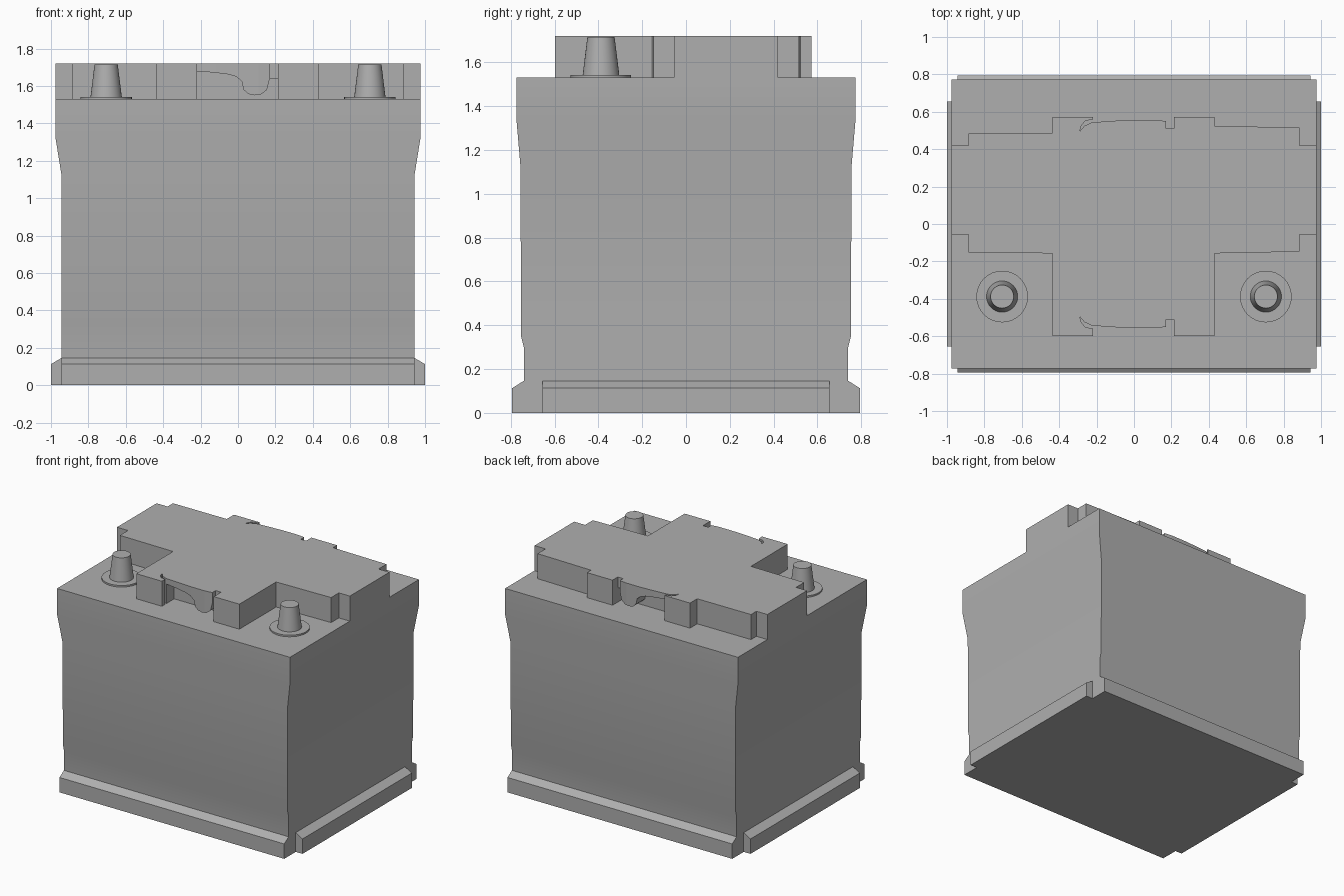
import bpy, bmesh, math

if "Cube" in bpy.data.objects:
    bpy.data.objects.remove(bpy.data.objects["Cube"])

# Dark grey plastic
grey = bpy.data.materials.new("dark_grey")
grey.diffuse_color = (0.43, 0.43, 0.43, 1.0)
grey.use_nodes = True
grey.node_tree.nodes["Principled BSDF"].inputs["Base Color"].default_value = grey.diffuse_color


def finish(name, bm, smooth=False):
    bmesh.ops.recalc_face_normals(bm, faces=bm.faces)
    me = bpy.data.meshes.new(name)
    bm.to_mesh(me)
    bm.free()
    me.materials.append(grey)
    ob = bpy.data.objects.new(name, me)
    bpy.context.collection.objects.link(ob)
    if smooth:
        bpy.ops.object.select_all(action='DESELECT')
        ob.select_set(True)
        bpy.context.view_layer.objects.active = ob
        bpy.ops.object.shade_smooth_by_angle(angle=math.radians(30))
    return ob


def prism(name, pts, vec):
    """Closed outline of 3D points swept along vec."""
    bm = bmesh.new()
    face = bm.faces.new([bm.verts.new(p) for p in pts])
    res = bmesh.ops.extrude_face_region(bm, geom=[face], use_keep_orig=True)
    moved = [g for g in res["geom"] if isinstance(g, bmesh.types.BMVert)]
    bmesh.ops.translate(bm, verts=moved, vec=vec)
    return finish(name, bm)


# Case: rectangular sections (z, half x, half y)
levels = [(0.0, 0.943, 0.74), (0.30, 0.943, 0.74), (0.35, 0.943, 0.753),
          (1.12, 0.943, 0.755), (1.33, 0.977, 0.773), (1.53, 0.977, 0.773)]
bm = bmesh.new()
rings = [[bm.verts.new((sx * hx, sy * hy, z))
          for sx, sy in ((-1, -1), (1, -1), (1, 1), (-1, 1))] for z, hx, hy in levels]
for a, b in zip(rings, rings[1:]):
    for i in range(4):
        j = (i + 1) % 4
        bm.faces.new((a[i], a[j], b[j], b[i]))
bm.faces.new(rings[0])
bm.faces.new(rings[-1])
finish("case", bm, smooth=True)

# Hold-down rails around the foot
for s, side in ((-1, "front"), (1, "back")):
    sec = [(0.70, 0), (0.793, 0), (0.793, 0.113), (0.738, 0.148), (0.70, 0.148)]
    prism(side + "_foot_rail", [(-0.943, s * y, z) for y, z in sec], (1.886, 0, 0))
for s, side in ((-1, "left"), (1, "right")):
    sec = [(0.90, 0), (1.0, 0), (1.0, 0.113), (0.94, 0.148), (0.90, 0.148)]
    prism(side + "_foot_rail", [(s * x, -0.655, z) for x, z in sec], (0, 1.31, 0))


# Raised lid: stepped outline with a bowed handle flap front and back
def flap(s, edge):
    return [(-0.435, s * edge), (-0.22, s * edge), (-0.22, s * 0.56),
            (-0.262, s * 0.55), (-0.282, s * 0.525), (-0.29, s * 0.495),
            (-0.265, s * 0.525), (-0.225, s * 0.543), (-0.12, s * 0.551),
            (0.0, s * 0.557), (0.11, s * 0.557), (0.17, s * 0.55),
            (0.17, s * 0.51), (0.215, s * 0.51), (0.215, s * edge), (0.43, s * edge)]


outline = ([(-0.977, -0.055), (-0.885, -0.055), (-0.885, -0.152), (-0.435, -0.157)]
           + flap(-1, 0.598)
           + [(0.43, -0.157), (0.885, -0.148), (0.885, -0.055), (0.977, -0.055),
              (0.977, 0.42), (0.885, 0.42), (0.885, 0.515), (0.43, 0.525)]
           + flap(1, 0.573)[::-1]
           + [(-0.435, 0.487), (-0.885, 0.485), (-0.885, 0.42), (-0.977, 0.42)])
lid = prism("lid", [(x, y, 1.525) for x, y in outline], (0, 0, 0.195))

# Grip hollows under the handle flaps
grip = [(-0.22, 1.5), (-0.22, 1.678), (-0.13, 1.672), (-0.05, 1.662), (-0.01, 1.65),
        (0.02, 1.625), (0.03, 1.58), (0.055, 1.557), (0.09, 1.55), (0.125, 1.556),
        (0.155, 1.58), (0.17, 1.64), (0.215, 1.64), (0.215, 1.5)]
for s in (-1, 1):
    cutter = prism("grip_cutter", [(x, s * 0.7, z) for x, z in grip], (0, -s * 0.25, 0))
    cutter.hide_render = True
    cutter.hide_viewport = True
    mod = lid.modifiers.new("grip", 'BOOLEAN')
    mod.operation = 'DIFFERENCE'
    mod.solver = 'EXACT'
    mod.object = cutter


# Terminals: tapered post on a thin collar
def cone(name, x, y, z0, z1, r0, r1):
    bm = bmesh.new()
    bmesh.ops.create_cone(bm, cap_ends=True, segments=32, radius1=r0, radius2=r1, depth=z1 - z0)
    bmesh.ops.translate(bm, verts=bm.verts, vec=(x, y, (z0 + z1) / 2))
    finish(name, bm, smooth=True)


for s, side in ((-1, "left"), (1, "right")):
    cone(side + "_terminal_collar", s * 0.705, -0.388, 1.525, 1.542, 0.138, 0.138)
    cone(side + "_terminal_post", s * 0.705, -0.388, 1.53, 1.716, 0.085, 0.062)
